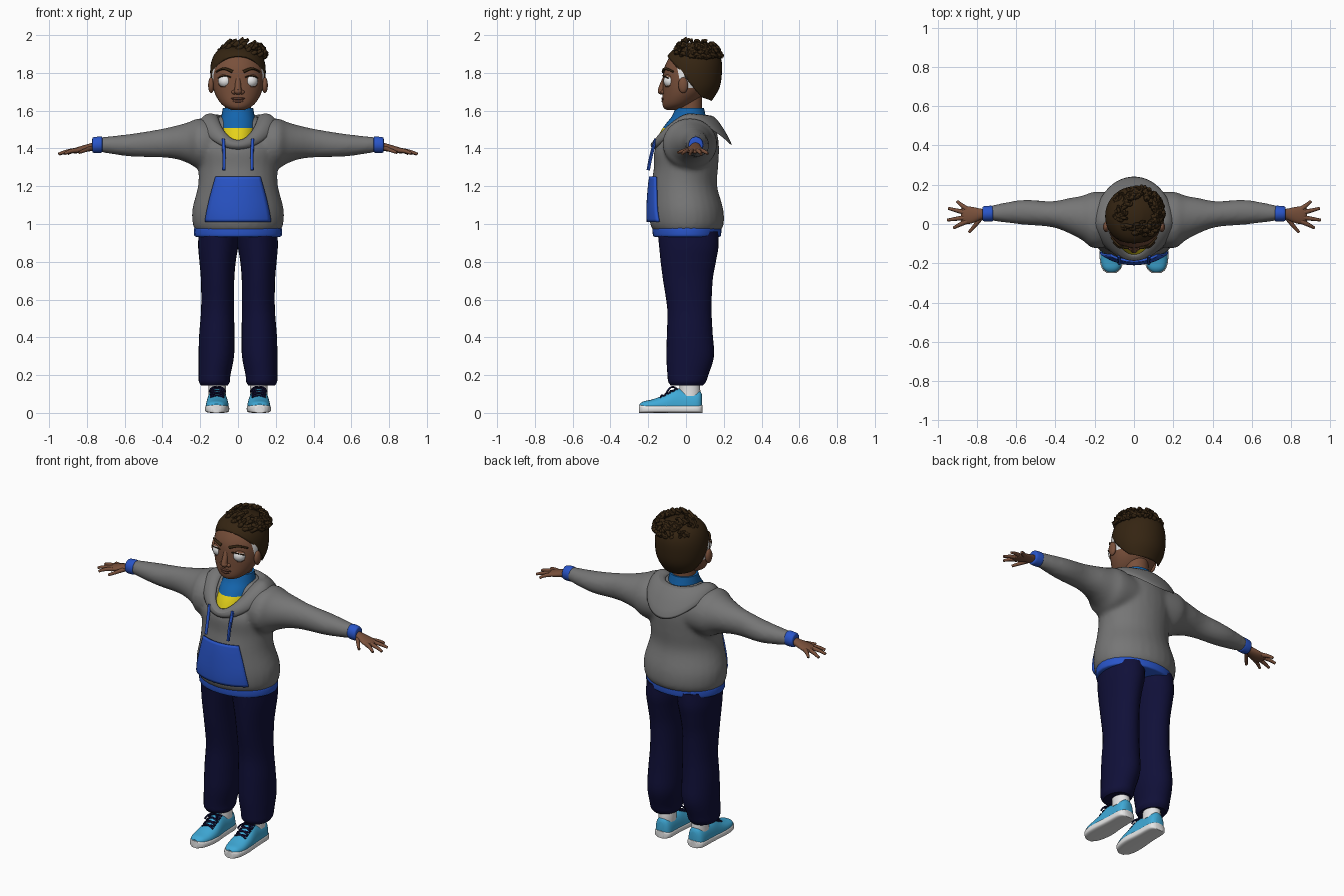
import bpy, bmesh, math, random
from mathutils import Vector, Matrix

random.seed(4)
if "Cube" in bpy.data.objects:
    bpy.data.objects.remove(bpy.data.objects["Cube"])

# Colours
def colour(name, r, g, b):
    m = bpy.data.materials.new(name)
    m.use_nodes = True
    m.diffuse_color = (r, g, b, 1)
    m.node_tree.nodes["Principled BSDF"].inputs["Base Color"].default_value = (r, g, b, 1)
    return m

GREY = colour("grey_fleece", .18, .18, .18)
NAVY = colour("navy", .005, .005, .04)
BLUE = colour("bright_blue", .022, .09, .58)
TEAL = colour("shirt_blue", .007, .13, .42)
YELLOW = colour("yellow", .78, .64, .01)
SKIN = colour("brown_skin", .19, .08, .043)
LIP = colour("dark_lip", .1, .04, .025)
HAIR = colour("dark_brown_hair", .035, .018, .006)
CYAN = colour("shoe_cyan", .05, .4, .68)
WHITE = colour("white", .85, .85, .85)

# Helpers
def finish(name, bm, mats, mirror=False):
    bmesh.ops.recalc_face_normals(bm, faces=bm.faces)
    me = bpy.data.meshes.new(name)
    bm.to_mesh(me)
    bm.free()
    ob = bpy.data.objects.new(name, me)
    bpy.context.collection.objects.link(ob)
    for m in mats:
        me.materials.append(m)
    if mirror:
        ob.modifiers.new("mirror", "MIRROR").use_mirror_merge = False
    return ob

def smooth_sections(secs, steps):
    out = []
    for i in range(len(secs) - 1):
        a, b = secs[i], secs[i + 1]
        p, q = secs[max(i - 1, 0)], secs[min(i + 2, len(secs) - 1)]
        for k in range(steps):
            t = k / steps
            h = t * t * (3 - 2 * t)
            u, v = t * (1 - t) ** 2 / 2, t * t * (t - 1) / 2
            out.append([a[j] * (1 - h) + b[j] * h + u * (b[j] - p[j]) + v * (q[j] - a[j])
                        for j in range(5)])
    return out + [list(secs[-1])]

def loft(bm, axis, secs, steps=4, sides=28, power=1.0, side=1):
    """Sections are (position, centre 1, centre 2, radius 1, radius 2)."""
    rings = []
    for pos, c1, c2, r1, r2 in smooth_sections(secs, steps):
        ring = []
        for i in range(sides):
            a = math.tau * i / sides
            c, s = math.cos(a), math.sin(a)
            co = [c1 + r1 * math.copysign(abs(c) ** power, c),
                  c2 + r2 * math.copysign(abs(s) ** power, s)]
            co.insert("xyz".index(axis), pos)
            ring.append(bm.verts.new((co[0] * side, co[1], co[2])))
        rings.append(ring)
    for lo, hi in zip(rings, rings[1:]):
        for i in range(sides):
            j = (i + 1) % sides
            bm.faces.new((lo[i], lo[j], hi[j], hi[i]))
    bm.faces.new(rings[0])
    bm.faces.new(rings[-1])
    return bm

def part(name, axis, secs, mat, mirror=False, **kw):
    return finish(name, loft(bmesh.new(), axis, secs, **kw), [mat], mirror)

def cut(bm, co, normal, clear=False):
    bmesh.ops.bisect_plane(bm, geom=bm.verts[:] + bm.edges[:] + bm.faces[:], plane_co=co,
                           plane_no=normal, clear_inner=clear)

def ball(name, loc, scale, mat, mirror=False, keep=None):
    bm = bmesh.new()
    m = Matrix.Translation(loc) @ Matrix.Diagonal((*scale, 1))
    bmesh.ops.create_uvsphere(bm, u_segments=20, v_segments=14, radius=1, matrix=m)
    if keep:
        cut(bm, *keep, clear=True)
    return finish(name, bm, [mat], mirror)

def tubes(name, paths, radius, mat, mirror=False, taper=1.0):
    cu = bpy.data.curves.new(name, "CURVE")
    cu.dimensions, cu.bevel_depth, cu.bevel_resolution = "3D", radius, 2
    cu.use_fill_caps, cu.resolution_u = True, 4
    for path in paths:
        sp = cu.splines.new("NURBS")
        sp.points.add(len(path) - 1)
        for i, co in enumerate(path):
            sp.points[i].co = (*co, 1)
            sp.points[i].radius = 1 + (taper - 1) * i / (len(path) - 1)
        sp.use_endpoint_u, sp.order_u = True, 3
    ob = bpy.data.objects.new(name, cu)
    bpy.context.collection.objects.link(ob)
    cu.materials.append(mat)
    bpy.ops.object.select_all(action="DESELECT")
    ob.select_set(True)
    bpy.context.view_layer.objects.active = ob
    bpy.ops.object.convert(target="MESH")
    if mirror:
        ob.modifiers.new("mirror", "MIRROR").use_mirror_merge = False
    return ob

# Hoodie: body and sleeves fused into one soft surface
bm = loft(bmesh.new(), "z", [
    (.96, 0, .005, .222, .175), (1.0, 0, .005, .24, .195), (1.08, 0, .002, .242, .195),
    (1.2, 0, -.01, .212, .175), (1.3, 0, 0, .21, .17), (1.4, 0, .005, .22, .17),
    (1.48, 0, .03, .2, .135), (1.54, 0, .035, .16, .1), (1.57, 0, .035, .1, .07)])
for s in (1, -1):
    loft(bm, "x", [
        (.08, .03, 1.42, .13, .12), (.2, .02, 1.425, .145, .135), (.26, .03, 1.43, .115, .11),
        (.33, .042, 1.432, .09, .088), (.42, .05, 1.427, .066, .074),
        (.57, .06, 1.417, .063, .06), (.735, .055, 1.42, .038, .039)], side=s)
hoodie = finish("hoodie", bm, [GREY])
mod = hoodie.modifiers.new("fuse", "REMESH")
mod.mode, mod.voxel_size, mod.use_smooth_shade = "VOXEL", .013, True
mod = hoodie.modifiers.new("soften", "SMOOTH")
mod.factor, mod.iterations = .5, 6
part("hoodie_hem", "z", [(.932, 0, .005, .222, .172), (.94, 0, .005, .232, .18),
                         (.975, 0, .005, .232, .182), (.985, 0, .005, .222, .175)], BLUE)
part("cuff", "x", [(.718, .053, 1.42, .034, .036), (.725, .053, 1.42, .04, .043),
                   (.765, .052, 1.418, .038, .041), (.772, .052, 1.418, .028, .03)], BLUE, True)

# Hood lying around the neck, with a drooping back point
bm, rings, n = bmesh.new(), [], 48
for k in range(4):
    ring = []
    for i in range(n):
        a = math.tau * i / n
        c, s = math.cos(a), math.sin(a)
        f, b = max(0, -s), max(0, s)
        co = [(.1 * c, .02 - .18 * f + .09 * b, 1.572 - .122 * f ** 1.5),
              (.145 * c, .01 - .2 * f + .135 * b, 1.592 - .165 * f ** 1.5 - .01 * b),
              (.185 * c, .005 - .193 * f + .195 * b, 1.577 - .17 * f ** 1.4 - .07 * b * b),
              (.208 * c, -.168 * f + .25 * b, 1.54 - .15 * f ** 1.4 - .125 * b * b)][k]
        ring.append(bm.verts.new(co))
    rings.append(ring)
for lo, hi in zip(rings, rings[1:]):
    for i in range(n):
        bm.faces.new((lo[i], lo[(i + 1) % n], hi[(i + 1) % n], hi[i]))
hood = finish("hood", bm, [GREY])
hood.modifiers.new("thickness", "SOLIDIFY").thickness = .014
hood.modifiers.new("round", "SUBSURF").levels = 1

# Front pocket wrapped onto the hoodie, and drawstrings
bm = bmesh.new()
bmesh.ops.create_grid(bm, x_segments=16, y_segments=16, size=1)
for v in bm.verts:
    u, w = v.co.x, (v.co.y + 1) / 2
    v.co = (u * (.172 - .055 * w ** 1.3), -.4, 1.012 + .238 * w)
pocket = finish("front_pocket", bm, [BLUE])
mod = pocket.modifiers.new("wrap", "SHRINKWRAP")
mod.target, mod.wrap_method, mod.offset = hoodie, "PROJECT", .012
mod.use_project_x = mod.use_project_z = False
mod.use_project_y = mod.use_positive_direction = True
mod = pocket.modifiers.new("thickness", "SOLIDIFY")
mod.thickness, mod.offset = .012, 0
tubes("drawstring", [[(.078, -.16, 1.45), (.075, -.175, 1.4), (.073, -.19, 1.34),
                      (.075, -.2, 1.285)]], .009, BLUE, True)

# Shirt with a yellow chest panel
bm = loft(bmesh.new(), "z", [(1.42, 0, 0, .11, .165), (1.48, 0, 0, .1, .14),
          (1.53, 0, .005, .095, .112), (1.57, 0, .015, .088, .09), (1.615, 0, .02, .08, .075)])
cut(bm, (0, 0, 1.508), (0, 0, 1))
for f in bm.faces:
    f.material_index = int(f.calc_center_median().z < 1.508)
finish("shirt", bm, [TEAL, YELLOW])

# Trousers
part("trouser_leg", "z", [
    (.145, .125, .005, .07, .085), (.165, .125, .006, .082, .1), (.2, .124, .01, .084, .108),
    (.3, .115, .022, .094, .126), (.42, .112, .02, .093, .121), (.55, .108, .018, .087, .117),
    (.7, .108, .01, .088, .131), (.8, .108, .012, .096, .146), (.88, .105, .015, .106, .157),
    (.96, .1, .01, .108, .16)], NAVY, True)

# Shoes, socks and laces
shoe = [(-.245, .115, .035, .02, .012), (-.225, .115, .035, .043, .026), (-.18, .113, .035, .057, .036),
        (-.12, .11, .035, .06, .058), (-.06, .11, .035, .055, .092), (-.01, .11, .035, .052, .09),
        (.05, .11, .035, .05, .085), (.075, .11, .035, .04, .08), (.085, .11, .035, .022, .06)]
bm = loft(bmesh.new(), "y", shoe, power=.85)
cut(bm, (0, 0, .03), (0, 0, 1), True)
finish("shoe_upper", bm, [CYAN], True)
part("shoe_sole", "y", [(y - .004 if y < 0 else y + .003, x, .021, r + .004, .021)
                        for y, x, z, r, h in shoe], WHITE, True, power=.5)
part("sock", "z", [(.09, .11, .02, .046, .055), (.13, .11, .02, .046, .055),
                   (.2, .115, .015, .045, .05)], WHITE, True)
laces = []
for i in range(4):
    y, z = -.135 + .024 * i, .094 + .012 * i
    for d in (-1, 1):
        laces.append([(.11 - .036 * d, y, z - .012), (.11, y + .008, z + .006),
                      (.11 + .036 * d, y + .016, z - .004)])
laces += [[(.11, -.06, .135), (.11 + d, -.085, .145), (.11 + 1.4 * d, -.1, .11)] for d in (-.03, .03)]
tubes("shoe_laces", laces, .005, NAVY, True)

# Hands
part("palm", "x", [(.745, .052, 1.417, .022, .024), (.78, .05, 1.407, .028, .021),
                   (.83, .045, 1.395, .043, .018), (.865, .045, 1.388, .042, .014),
                   (.88, .045, 1.385, .034, .008)], SKIN, True)
fingers = [((.85, y0, 1.39), ((.85 + x) / 2 + .005, (y0 + y1) / 2, 1.389), (x, y1, z))
           for y0, x, y1, z in [(.076, .9, .115, 1.372), (.056, .945, .08, 1.37),
                                (.034, .95, .02, 1.37), (.014, .918, -.02, 1.372)]]
fingers.append([(.775, .04, 1.403), (.805, -.005, 1.392), (.84, -.042, 1.378)])
tubes("fingers", fingers, .0135, SKIN, True, taper=.55)

# Head, with pale patches between face and hair
part("neck", "z", [(1.55, 0, .02, .07, .065), (1.68, 0, .02, .066, .066)], SKIN)
bm = loft(bmesh.new(), "z", [
    (1.603, 0, -.07, .03, .03), (1.615, 0, -.06, .06, .058), (1.64, 0, -.04, .092, .085),
    (1.69, 0, -.015, .122, .109), (1.75, 0, 0, .136, .123), (1.82, 0, .018, .139, .135),
    (1.88, 0, .03, .122, .12), (1.92, 0, .035, .085, .09), (1.94, 0, .035, .03, .03)], sides=36)
edge, slant = Vector((0, -.025, 1.72)), Vector((0, 1, .2))
cut(bm, edge, (0, 0, 1))
cut(bm, edge, slant)
for f in bm.faces:
    d = f.calc_center_median() - edge
    f.material_index = int(d.z > 0 and d.dot(slant) > 0)
finish("head", bm, [SKIN, WHITE])
ball("ear", (.142, -.015, 1.735), (.016, .026, .042), SKIN, True)

# Face
ball("eye", (.067, -.083, 1.757), (.038, .036, .036), WHITE, True)
ball("upper_eyelid", (.067, -.083, 1.757), (.041, .039, .039), SKIN, True,
     ((0, -.083, 1.776), (0, .3, 1)))
ball("lower_eyelid", (.067, -.083, 1.757), (.041, .039, .039), SKIN, True,
     ((0, -.083, 1.737), (0, .3, -1)))
tubes("eyelashes", [[(.03, -.108, 1.772), (.05, -.124, 1.784), (.085, -.121, 1.785),
                     (.106, -.092, 1.772)]], .0035, HAIR, True)
tubes("eyebrow", [[(.028, -.12, 1.806), (.06, -.12, 1.822), (.09, -.1, 1.823),
                   (.115, -.068, 1.806)]], .0085, HAIR, True, taper=.6)
tubes("nose_bridge", [[(0, -.108, 1.775), (0, -.122, 1.74), (0, -.132, 1.706)]], .014, SKIN, taper=1.3)
ball("nose_tip", (0, -.128, 1.702), (.021, .021, .017), SKIN)
ball("nostril_wing", (.02, -.118, 1.698), (.015, .016, .012), SKIN, True)
ball("upper_lip", (0, -.113, 1.664), (.04, .018, .009), LIP)
ball("lower_lip", (0, -.11, 1.65), (.034, .02, .01), LIP)

# Hair: close cap plus swept twisted locks
bm = loft(bmesh.new(), "z", [
    (1.65, 0, .045, .1, .09), (1.72, 0, .045, .134, .132), (1.8, 0, .04, .147, .15),
    (1.87, 0, .04, .138, .147), (1.92, 0, .045, .105, .115), (1.95, 0, .045, .04, .04)], sides=36)
cut(bm, (0, 0, 1.7), (0, .35, 1), True)
cut(bm, (0, 0, 1.77), (0, 1.2, 1), True)
cap = finish("hair_cap", bm, [HAIR])
cap.modifiers.new("thickness", "SOLIDIFY").thickness = .008
locks, centre = [], Vector((.02, .055, 1.868))
for i in range(95):
    az, up = random.uniform(0, math.tau), random.uniform(.08, 1)
    d = Vector((math.cos(az), math.sin(az), up * 1.2)).normalized()
    flow = Vector((random.uniform(.1, .6), random.uniform(.1, .5), random.uniform(0, .35)))
    path = []
    for k in range(6):
        e = (d + flow * k * .17).normalized() * (.93 + .026 * k)
        wave = .007 * math.sin(k * 2.1 + i)
        p = centre + Vector((e.x * .13 + wave, e.y * .133 - wave, e.z * .11 + wave))
        p.z = min(p.z, 1.986)
        path.append(p)
    locks.append(path)
tubes("hair_locks", locks, .0135, HAIR, taper=.6)

# Smooth shading with crisp edges
bpy.ops.object.select_all(action="DESELECT")
for ob in bpy.context.collection.objects:
    if ob.type == "MESH":
        ob.select_set(True)
        bpy.context.view_layer.objects.active = ob
bpy.ops.object.shade_smooth_by_angle(angle=math.radians(45))
